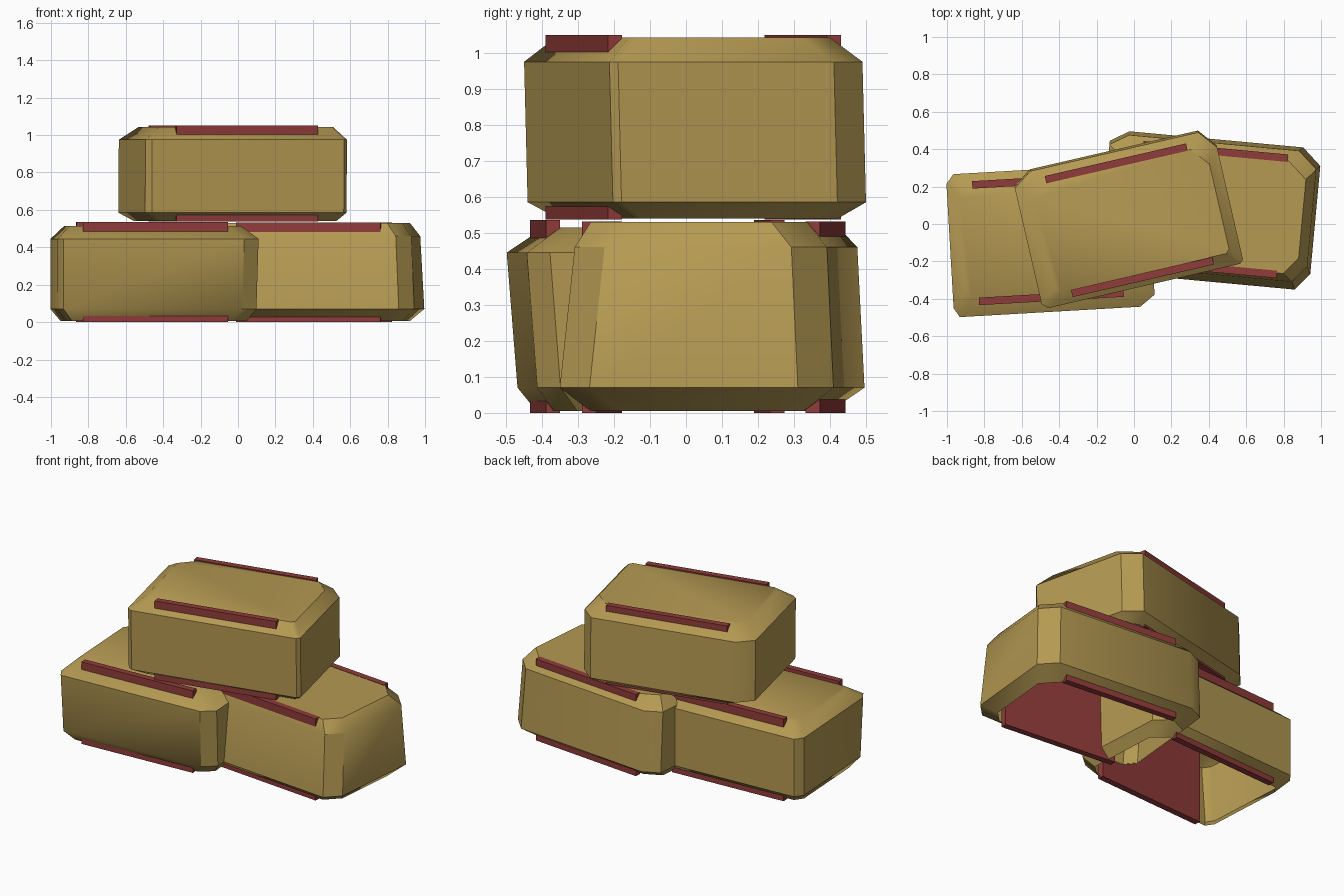
import bpy, bmesh, math
from mathutils import Matrix

if "Cube" in bpy.data.objects:
    bpy.data.objects.remove(bpy.data.objects["Cube"])


def material(name, rgb):
    m = bpy.data.materials.new(name)
    m.diffuse_color = (*rgb, 1)
    m.use_nodes = True
    m.node_tree.nodes["Principled BSDF"].inputs["Base Color"].default_value = m.diffuse_color
    return m


STRAW = material("straw", (0.46, 0.32, 0.085))
TWINE = material("red_strap", (0.28, 0.045, 0.042))


def place(name, bm, mat, x, y, deg):
    bmesh.ops.recalc_face_normals(bm, faces=bm.faces)
    me = bpy.data.meshes.new(name)
    bm.to_mesh(me)
    bm.free()
    me.materials.append(mat)
    ob = bpy.data.objects.new(name, me)
    bpy.context.collection.objects.link(ob)
    ob.matrix_world = Matrix.Translation((x, y, 0)) @ Matrix.Rotation(math.radians(deg), 4, 'Z')
    return ob


def outline(box, cuts):
    """Rectangle with cut corners, ordered front-left, front-right, back-right, back-left."""
    l, r, f, b = box
    (a, c), (d, e), (g, h), (i, j) = cuts
    return [(l, f + c), (l + a, f), (r - d, f), (r, f + e),
            (r, b - h), (r - g, b), (l + i, b), (l, b - j)]


def bale(name, x, y, deg, box, cuts, rings, strap_z):
    # straw body: stacked cut-corner rings, capped on top and open below
    bm = bmesh.new()
    loops = []
    for z, l, r, f, b in rings:
        loops.append([bm.verts.new((px + (l if px < 0 else -r), py + (f if py < 0 else -b), z))
                      for px, py in outline(box, cuts)])
    for low, high in zip(loops, loops[1:]):
        for k in range(8):
            n = (k + 1) % 8
            bm.faces.new((low[k], low[n], high[n], high[k]))
    bm.faces.new(loops[-1])
    ob = place(name, bm, STRAW, x, y, deg)
    bpy.ops.object.select_all(action='DESELECT')
    ob.select_set(True)
    bpy.context.view_layer.objects.active = ob
    bpy.ops.object.shade_smooth_by_angle(angle=math.radians(35))

    # straps: upright plates whose rims show above and below the straw
    z0, z1 = strap_z
    for side, sy in (("front", -0.312), ("back", 0.312)):
        bm = bmesh.new()
        bmesh.ops.create_cube(bm, size=1, matrix=Matrix.Translation((0, sy, (z0 + z1) / 2))
                              @ Matrix.Diagonal((0.775, 0.04, z1 - z0, 1)))
        place(f"{name}_{side}_strap", bm, TWINE, x, y, deg)


# rings: height, then inset on left, right, front, back
bale("left_bale", -0.46, -0.08, 3.3, (-0.525, 0.552, -0.39, 0.375),
     [(0.03, 0.05), (0.08, 0.06), (0.08, 0.08), (0.04, 0.05)],
     [(0.005, 0.05, 0.06, 0.08, 0.08), (0.07, 0, 0.01, 0.03, 0),
      (0.445, 0, 0, 0, 0), (0.515, 0.07, 0.09, 0.10, 0.08)],
     (0.0, 0.535))

bale("right_bale", 0.407, 0.077, -5.3, (-0.568, 0.565, -0.384, 0.377),
     [(0.06, 0.06), (0.075, 0.09), (0.10, 0.09), (0.10, 0.06)],
     [(0.005, 0.06, 0.07, 0.08, 0.09), (0.07, 0, 0, 0, 0),
      (0.46, 0, 0.02, 0.04, 0.02), (0.53, 0.07, 0.07, 0.08, 0.08)],
     (0.0, 0.532))

bale("top_bale", -0.025, 0.02, 13.0, (-0.558, 0.545, -0.36, 0.385),
     [(0.03, 0.03), (0.02, 0.02), (0.08, 0.10), (0.10, 0.07)],
     [(0.54, 0.07, 0.04, 0.08, 0.07), (0.585, 0, 0, 0.01, 0),
      (0.975, 0, 0, 0, 0.01), (1.043, 0.09, 0.06, 0.07, 0.09)],
     (0.537, 1.05))
